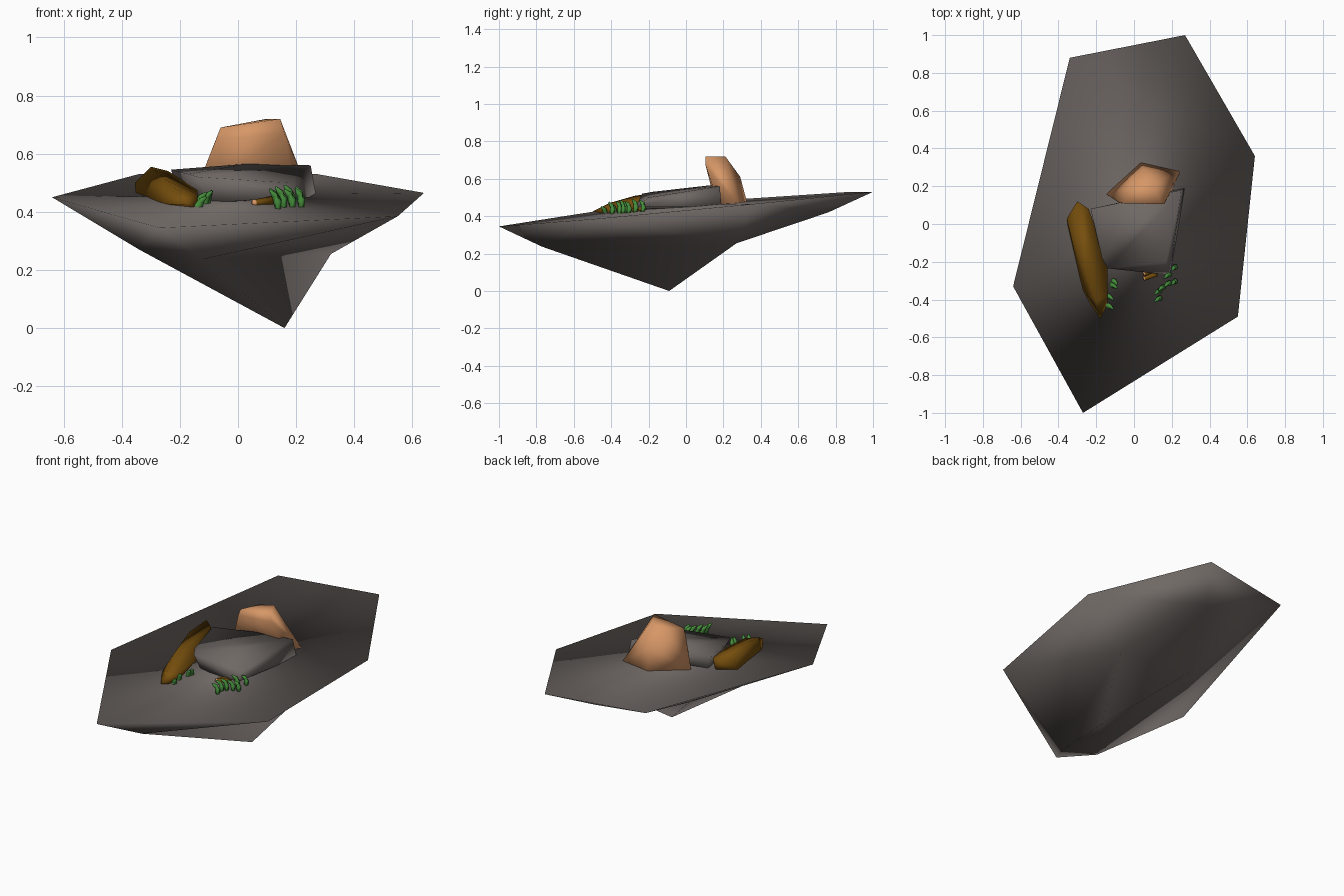
import bpy
import bmesh
from mathutils import Vector

cube = bpy.data.objects.get("Cube")
if cube:
    bpy.data.objects.remove(cube, do_unlink=True)


def material(name, rgb):
    mat = bpy.data.materials.new(name)
    mat.use_nodes = True
    color = (*rgb, 1.0)
    mat.diffuse_color = color
    mat.node_tree.nodes["Principled BSDF"].inputs["Base Color"].default_value = color
    return mat


GREY = material("stone_grey", (0.16, 0.14, 0.13))
PEACH = material("sandstone_peach", (0.68, 0.31, 0.135))
BROWN = material("bark_brown", (0.18, 0.077, 0.004))
GREEN = material("grass_green", (0.06, 0.27, 0.045))


def finish(name, bm, mats):
    bmesh.ops.recalc_face_normals(bm, faces=bm.faces)
    for f in bm.faces:
        f.smooth = True
    mesh = bpy.data.meshes.new(name)
    bm.to_mesh(mesh)
    bm.free()
    for mat in mats:
        mesh.materials.append(mat)
    obj = bpy.data.objects.new(name, mesh)
    bpy.context.collection.objects.link(obj)
    return obj


def hull(name, points, mat):
    """Faceted boulder wrapped around a few corner points."""
    bm = bmesh.new()
    verts = [bm.verts.new(p) for p in points]
    bmesh.ops.convex_hull(bm, input=verts)
    loose = [v for v in bm.verts if not v.link_faces]
    bmesh.ops.delete(bm, geom=loose, context="VERTS")
    return finish(name, bm, [mat])


def tube(name, path, radii, mats, sides=6, tip_color=False):
    """Tapered tube along a path; the last segment may take the second colour."""
    bm = bmesh.new()
    rings = []
    pts = [Vector(p) for p in path]
    for i, (p, r) in enumerate(zip(pts, radii)):
        ahead = pts[min(i + 1, len(pts) - 1)] - pts[max(i - 1, 0)]
        rot = ahead.to_track_quat("Z", "Y").to_matrix().to_4x4()
        rot.translation = p
        ring = bmesh.ops.create_circle(bm, segments=sides, radius=r, matrix=rot)
        rings.append(ring["verts"])
    for i in range(len(rings) - 1):
        a, b = rings[i], rings[i + 1]
        for k in range(sides):
            n = (k + 1) % sides
            f = bm.faces.new((a[k], a[n], b[n], b[k]))
            f.material_index = int(tip_color and i == len(rings) - 2)
    bm.faces.new(rings[0])
    cap = bm.faces.new(rings[-1])
    cap.material_index = int(tip_color)
    return finish(name, bm, mats)


# Floating island: flat six-cornered top over an off-centre keel
rim = [(-0.27, -1, 0.345), (0.55, -0.49, 0.385), (0.64, 0.36, 0.465),
       (0.27, 1, 0.53), (-0.34, 0.88, 0.53), (-0.64, -0.33, 0.45)]
keel = [(-0.12, -0.77, 0.237), (-0.34, -0.73, 0.27), (0.32, 0.27, 0.255),
        (0.1, 0.76, 0.42), (-0.2, 0.25, 0.32), (0.16, -0.09, 0)]
bm = bmesh.new()
r = [bm.verts.new(p) for p in rim]
front, front_side, notch, back, side, tip = [bm.verts.new(p) for p in keel]
faces = [
    (r[0], r[1], r[5]), (r[1], r[2], r[5]), (r[2], r[4], r[5]), (r[2], r[3], r[4]),
    (r[0], front, r[1]), (r[1], front, notch), (r[1], notch, r[2]),
    (r[2], notch, back), (r[2], back, r[3]), (r[3], back, r[4]),
    (r[4], back, side), (r[4], side, r[5]), (r[5], side, front_side),
    (r[5], front_side, r[0]), (r[0], front_side, front),
    (notch, side, back),
    (tip, notch, front), (tip, side, notch), (tip, front_side, side),
    (tip, front, front_side),
]
for f in faces:
    bm.faces.new(f)
finish("island", bm, [GREY])

# Low boulder in the middle
hull("grey_boulder", [
    (-0.23, 0.08, 0.545), (0.03, 0.13, 0.565), (0.25, 0.18, 0.56),
    (-0.17, -0.18, 0.53), (-0.14, -0.235, 0.52), (0.17, -0.2, 0.5),
    (-0.1, -0.22, 0.43), (0.19, -0.27, 0.45), (0.27, 0.19, 0.45),
    (-0.2, 0.08, 0.44)], GREY)

# Leaning upright stone behind it
hull("peach_stone", [
    (-0.06, 0.11, 0.69), (0.145, 0.105, 0.72), (0.1, 0.21, 0.72),
    (-0.075, 0.11, 0.65), (0.16, 0.105, 0.67),
    (0, 0.2, 0.7), (0.05, 0.29, 0.61), (-0.15, 0.16, 0.46),
    (0.035, 0.33, 0.46), (0.245, 0.28, 0.46), (0.2, 0.18, 0.45),
    (-0.04, 0.19, 0.45)], PEACH)

# Long brown boulder on the right
hull("brown_boulder", [
    (-0.3, 0.12, 0.555), (-0.355, 0.03, 0.5), (-0.24, 0.08, 0.54),
    (-0.35, -0.02, 0.45), (-0.27, -0.36, 0.425), (-0.18, -0.5, 0.425),
    (-0.14, -0.42, 0.41), (-0.14, -0.2, 0.475), (-0.14, -0.38, 0.46),
    (-0.25, -0.27, 0.51), (-0.2, -0.41, 0.47), (-0.24, 0.05, 0.44)], BROWN)

# Grass blades: base x, y, sideways lean and height
blades = [
    (-0.14, -0.44, 0.03, 0.06), (-0.14, -0.39, 0.03, 0.07),
    (-0.12, -0.33, 0.03, 0.07), (-0.11, -0.31, 0.02, 0.07),
    (0.14, -0.4, -0.03, 0.08), (0.14, -0.36, -0.03, 0.08),
    (0.16, -0.34, -0.03, 0.085), (0.19, -0.32, -0.03, 0.075),
    (0.22, -0.31, -0.02, 0.075), (0.22, -0.235, -0.02, 0.075),
    (0.19, -0.275, -0.03, 0.085),
]
for i, (x, y, lean, h) in enumerate(blades):
    z = 0.43 + 0.09 * y
    path = [(x, y, z), (x + lean * 0.15, y + 0.008, z + h * 0.5),
            (x + lean * 0.5, y + 0.002, z + h * 0.8), (x + lean, y - 0.012, z + h)]
    tube(f"grass_blade_{i + 1}", path, (0.011, 0.015, 0.012, 0.004), [GREEN])

# Fallen twigs with pale cut ends
for i, dy in enumerate((0, 0.025)):
    path = [(0.12, -0.265 + dy, 0.44), (0.06, -0.287 + dy, 0.43),
            (0.05, -0.29 + dy, 0.43)]
    tube(f"twig_{i + 1}", path, (0.014, 0.013, 0.012), [BROWN, PEACH], tip_color=True)
